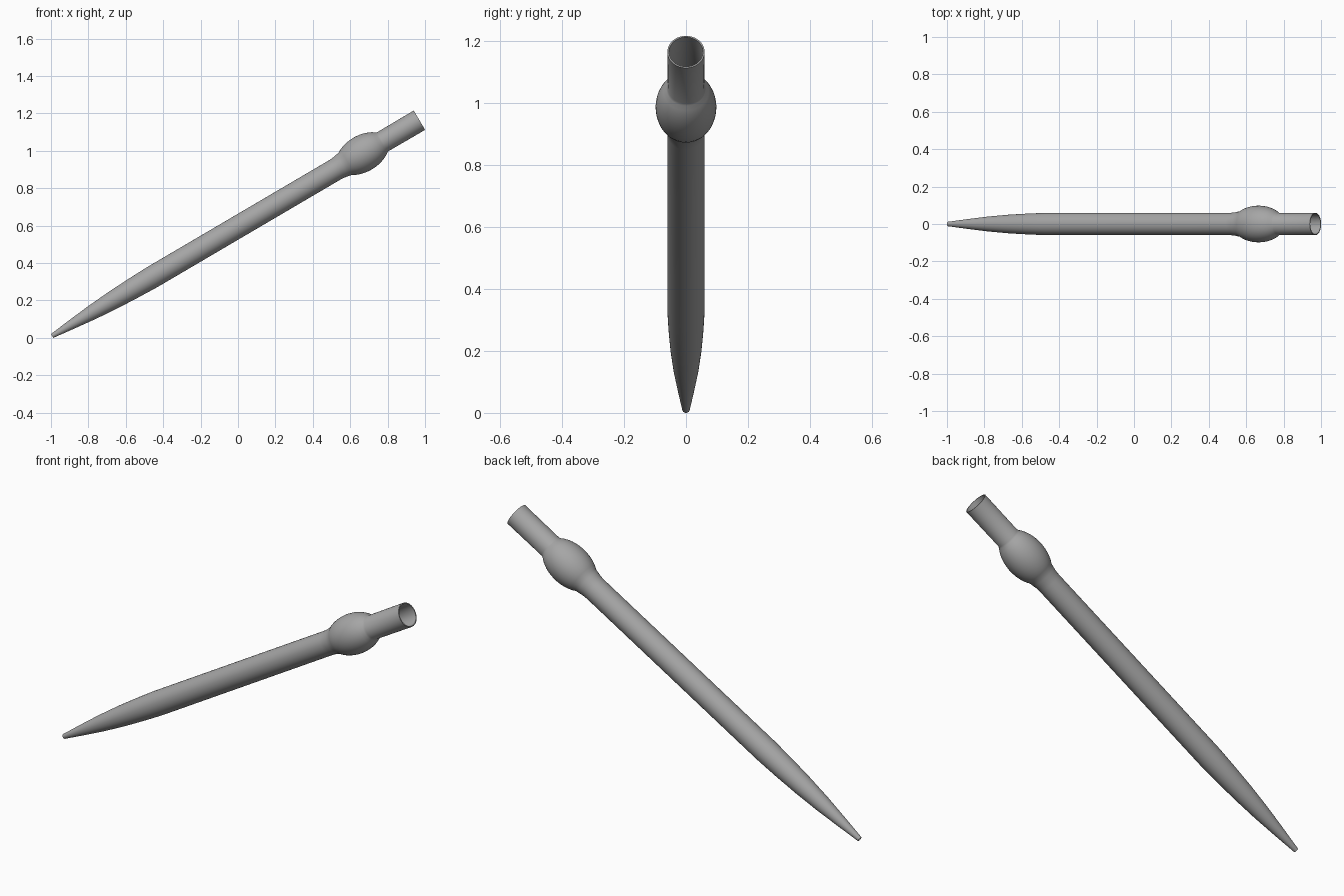
import bpy, bmesh, math
from mathutils import Vector

cube = bpy.data.objects.get("Cube")
if cube:
    bpy.data.objects.remove(cube, do_unlink=True)

SIDES = 48
WALL = 0.005
TIP = Vector((-0.994, 0, 0.0104))
END = Vector((0.970, 0, 1.164))
AXIS = (END - TIP).normalized()
LENGTH = (END - TIP).length

gray = bpy.data.materials.new("gray glass")
gray.use_nodes = True
color = (0.38, 0.38, 0.38, 1)
gray.diffuse_color = color
gray.node_tree.nodes["Principled BSDF"].inputs["Base Color"].default_value = color

# Outer profile: (distance from tip, radius)
tip_taper = [(0, 0.012), (0.12, 0.026), (0.25, 0.040), (0.38, 0.050), (0.5, 0.056), (0.62, 0.060)]
shoulder = [(1.755, 0.060), (1.78, 0.062), (1.80, 0.066)]
bulb = []
for i in range(13):
    a = math.radians(135 - i * 95 / 12)
    bulb.append((1.925 + 0.152 * math.cos(a), 0.098 * math.sin(a)))
bulb = [p for p in bulb if p[0] > 1.81 and p[1] > 0.061]
stem = [(2.05, 0.059), (LENGTH, 0.060)]
outer = tip_taper + shoulder + bulb + stem

# Inner wall runs back from the open end to the tip hole
inner = [(s, max(r - WALL, r * 0.55)) for s, r in reversed(outer)]


def revolve(name, profile, material):
    """Spin a closed profile around the tilted axis."""
    bm = bmesh.new()
    side, up = Vector((0, 1, 0)), AXIS.cross(Vector((0, 1, 0)))
    rings = []
    for s, r in profile:
        ring = []
        for k in range(SIDES):
            a = math.tau * k / SIDES
            ring.append(bm.verts.new(TIP + AXIS * s + (side * math.cos(a) + up * math.sin(a)) * r))
        rings.append(ring)
    for a, b in zip(rings, rings[1:] + rings[:1]):
        for k in range(SIDES):
            n = (k + 1) % SIDES
            bm.faces.new((a[k], a[n], b[n], b[k]))
    bmesh.ops.recalc_face_normals(bm, faces=bm.faces)
    mesh = bpy.data.meshes.new(name)
    bm.to_mesh(mesh)
    bm.free()
    mesh.materials.append(material)
    obj = bpy.data.objects.new(name, mesh)
    bpy.context.collection.objects.link(obj)
    bpy.ops.object.select_all(action="DESELECT")
    obj.select_set(True)
    bpy.context.view_layer.objects.active = obj
    bpy.ops.object.shade_smooth_by_angle(angle=math.radians(30))
    return obj


# Hollow tube with tapered tip, bulb and open mouth
revolve("dropper_tube", outer + inner, gray)
